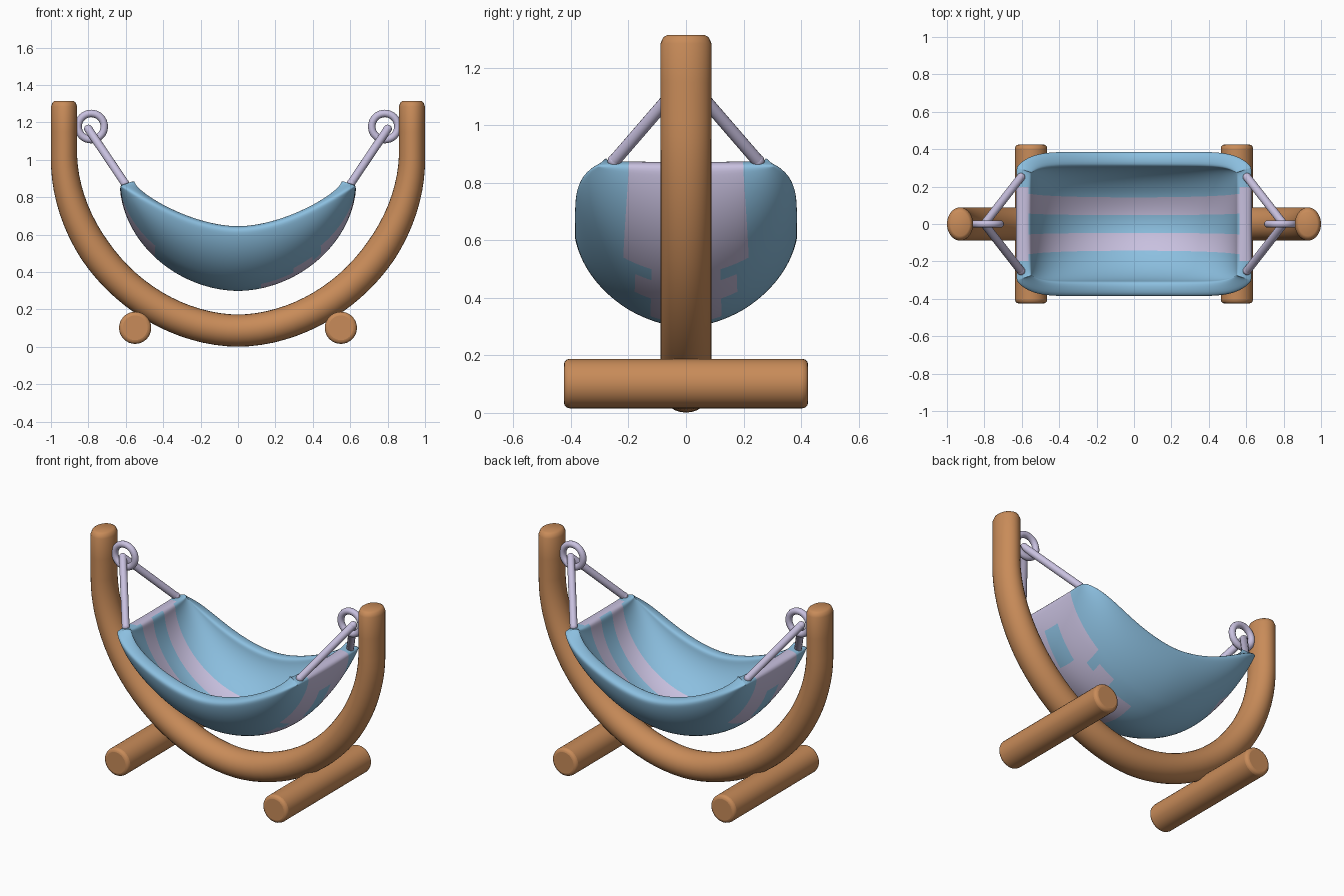
import bpy, bmesh, math
from mathutils import Vector

cube = bpy.data.objects.get("Cube")
if cube:
    bpy.data.objects.remove(cube)


def material(name, rgb):
    m = bpy.data.materials.new(name)
    m.use_nodes = True
    m.diffuse_color = (*rgb, 1)
    m.node_tree.nodes["Principled BSDF"].inputs["Base Color"].default_value = (*rgb, 1)
    return m


wood = material("warm_wood", (0.58, 0.26, 0.10))
blue = material("sky_blue", (0.26, 0.52, 0.74))
lilac = material("pale_lilac", (0.58, 0.53, 0.74))


def finish(name, bm, mats, angle=40):
    bmesh.ops.recalc_face_normals(bm, faces=bm.faces)
    mesh = bpy.data.meshes.new(name)
    bm.to_mesh(mesh)
    bm.free()
    for m in mats:
        mesh.materials.append(m)
    ob = bpy.data.objects.new(name, mesh)
    bpy.context.collection.objects.link(ob)
    bpy.ops.object.select_all(action='DESELECT')
    ob.select_set(True)
    bpy.context.view_layer.objects.active = ob
    bpy.ops.object.shade_smooth_by_angle(angle=math.radians(angle))
    return ob


def bridge(bm, rings, closed_path=False):
    n = len(rings[0])
    pairs = list(zip(rings, rings[1:]))
    if closed_path:
        pairs.append((rings[-1], rings[0]))
    for a, b in pairs:
        for j in range(n):
            k = (j + 1) % n
            bm.faces.new((a[j], a[k], b[k], b[j]))


def rod(name, p, q, radius, mat, bevel=0.0, sides=32):
    bm = bmesh.new()
    d = q - p
    bmesh.ops.create_cone(bm, cap_ends=True, segments=sides, radius1=radius,
                          radius2=radius, depth=d.length)
    ob = finish(name, bm, [mat])
    ob.location = (p + q) / 2
    ob.rotation_euler = d.to_track_quat('Z', 'Y').to_euler()
    if bevel:
        mod = ob.modifiers.new("rounded_ends", 'BEVEL')
        mod.width, mod.segments = bevel, 3
        mod.limit_method = 'ANGLE'


# Curved wooden frame: a round bar swept along a U in the xz plane
SPAN, DROP, CENTRE_Z, TOP = 0.93, 0.93, 1.017, 1.315
half = []  # (point, scale of the section), from the post top to the bottom
for z, s in ((TOP, 0.72), (TOP - 0.008, 0.88), (TOP - 0.03, 1.0), (1.15, 1.0)):
    half.append((Vector((-SPAN, 0, z)), s))
for i in range(25):
    a = math.pi / 2 * i / 24
    e = 2 / 1.9
    half.append((Vector((-SPAN * math.cos(a) ** e, 0,
                         CENTRE_Z - DROP * math.sin(a) ** e)), 1.0))
path = half + [(Vector((-p.x, 0, p.z)), s) for p, s in reversed(half[:-1])]
bm = bmesh.new()
rings = []
for i, (p, s) in enumerate(path):
    t = (path[min(i + 1, len(path) - 1)][0] - path[max(i - 1, 0)][0]).normalized()
    side = Vector((-t.z, 0, t.x))
    thick = 0.07 + 0.016 * min(1, max(0, 2 - 2 * p.z / CENTRE_Z))
    ring = []
    for j in range(28):
        a = math.tau * j / 28
        ring.append(bm.verts.new(p + side * thick * s * math.cos(a)
                                 + Vector((0, 0.089 * s * math.sin(a), 0))))
    rings.append(ring)
bridge(bm, rings)
bm.faces.new(rings[0])
bm.faces.new(rings[-1])
finish("curved_frame", bm, [wood])

# Cloth seat: a sheet hung between two straight ends, thickened and rounded
END = 0.592
STRIPE_YS = (0.055, 0.11, 0.165, 0.2)


def bowl(t, power):
    return max(0, 1 - abs(t) ** power) ** (1 / power)


def rim(x):
    return 0.645 + 0.23 * abs(x / END) ** 1.8


def bottom(x):
    return 0.875 - 0.538 * bowl(x / END, 1.9)


def section(x):
    w = 0.35 - 0.06 * abs(x / END) ** 10
    start = math.asin(STRIPE_YS[-1] / w)
    ys = list(STRIPE_YS)
    ys += [w * math.sin(start + (math.pi / 2 - start) * i / 6) for i in range(1, 7)]
    ys = [-y for y in reversed(ys)] + [0] + ys
    depth = max(0, rim(x) - bottom(x))
    return [(x, y, rim(x) - depth * bowl(y / w, 1.8)) for y in ys]


def outer_lilac(x, y):
    # wide band on each end; on the left side it narrows and runs on underneath
    if abs(x) > 0.42:
        return y < 0.2 and (y > 0.055 or not 0.47 < abs(x) < 0.56)
    if 0.26 < x < 0.36:
        return y < 0.165
    return x > 0.14 and y < 0.11


def inner_lilac(y):
    return 0.055 < y < 0.165


bm = bmesh.new()
ROWS = 32
rows = []
for i in range(ROWS + 1):
    x = END * math.sin(math.pi * (i / ROWS - 0.5))
    rows.append([bm.verts.new(c) for c in section(x)])
for a, b in zip(rows, rows[1:]):
    for j in range(len(a) - 1):
        f = bm.faces.new((a[j], b[j], b[j + 1], a[j + 1]))
        c = f.calc_center_median()
        # index encodes outside colour and inside colour
        f.material_index = 2 * outer_lilac(c.x, abs(c.y)) + inner_lilac(abs(c.y))
cloth = finish("cloth_seat", bm, [blue, blue, lilac, lilac, blue, lilac, blue, lilac], 180)
# outside must face down so the thickened inner side takes the inner colours
if cloth.data.polygons[len(cloth.data.polygons) // 2].normal.z > 0:
    cloth.data.flip_normals()
solid = cloth.modifiers.new("thickness", 'SOLIDIFY')
solid.thickness, solid.offset, solid.material_offset = 0.082, 0, 4
smooth = cloth.modifiers.new("soft_edges", 'SUBSURF')
smooth.levels = smooth.render_levels = 2

for label, sx in (("left", 1), ("right", -1)):
    # Foot log
    rod(label + "_foot_log", Vector((sx * 0.55, -0.425, 0.102)),
        Vector((sx * 0.55, 0.425, 0.102)), 0.086, wood, bevel=0.02)

    # Hanging ring
    bm = bmesh.new()
    rings = []
    for i in range(32):
        a = math.tau * i / 32
        out = Vector((math.cos(a), 0, math.sin(a)))
        c = Vector((sx * 0.785, 0, 1.178)) + out * 0.07
        rings.append([bm.verts.new(c + out * 0.02 * math.cos(b)
                                   + Vector((0, 0.02 * math.sin(b), 0)))
                      for b in (math.tau * j / 12 for j in range(12))])
    bridge(bm, rings, closed_path=True)
    finish(label + "_ring", bm, [lilac], 180)

    # Two ropes from the ring down to the cloth corners
    top = Vector((sx * 0.80, 0, 1.165))
    for where, sy in (("front", -1), ("back", 1)):
        low = Vector((sx * 0.605, sy * 0.25, 0.876))
        rod(f"{label}_{where}_rope", top, low, 0.022, lilac, sides=16)
        for part, spot in (("knot", low), ("loop", top)):
            bm = bmesh.new()
            bmesh.ops.create_uvsphere(bm, u_segments=16, v_segments=10, radius=0.023)
            finish(f"{label}_{where}_rope_{part}", bm, [lilac], 180).location = spot
